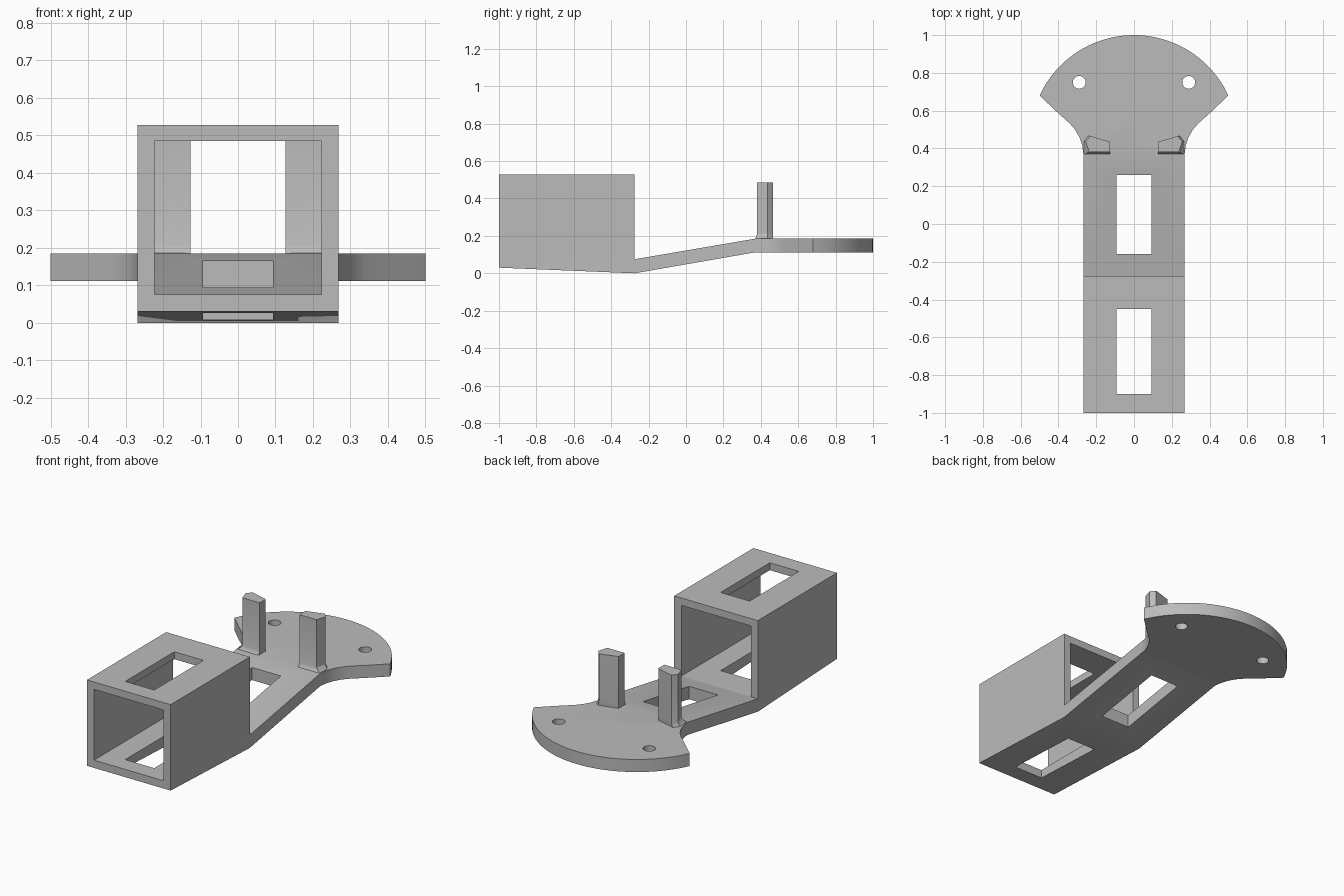
import bpy, bmesh, math
from mathutils import Vector

if "Cube" in bpy.data.objects:
    bpy.data.objects.remove(bpy.data.objects["Cube"])

GREY = (0.5, 0.5, 0.5, 1.0)
grey = bpy.data.materials.new("plain grey")
grey.use_nodes = True
grey.diffuse_color = GREY
grey.node_tree.nodes["Principled BSDF"].inputs["Base Color"].default_value = GREY

HALF = 0.268    # half width of sleeve and ramp
BEND = -0.275   # where the sleeve meets the ramp
FLAT = 0.37     # where the ramp meets the plate


def loft(name, rings):
    """Closed solid through a stack of matching rings."""
    bm = bmesh.new()
    loops = [[bm.verts.new(p) for p in ring] for ring in rings]
    n = len(loops[0])
    for a, b in zip(loops, loops[1:]):
        for i in range(n):
            j = (i + 1) % n
            bm.faces.new((a[i], a[j], b[j], b[i]))
    bm.faces.new(loops[0][::-1])
    bm.faces.new(loops[-1])
    bmesh.ops.recalc_face_normals(bm, faces=bm.faces)
    mesh = bpy.data.meshes.new(name)
    bm.to_mesh(mesh)
    bm.free()
    mesh.materials.append(grey)
    obj = bpy.data.objects.new(name, mesh)
    bpy.context.collection.objects.link(obj)
    return obj


def prism(name, outline, low, high):
    return loft(name, [[(x, y, z) for x, y in outline] for z in (low, high)])


def block(name, x, y0, y1, z0, z1):
    return prism(name, [(-x, y0), (x, y0), (x, y1), (-x, y1)], z0, z1)


def select(obj):
    bpy.ops.object.select_all(action='DESELECT')
    obj.select_set(True)
    bpy.context.view_layer.objects.active = obj


def carve(obj, tool, operation='DIFFERENCE'):
    mod = obj.modifiers.new("carve", 'BOOLEAN')
    mod.operation, mod.solver, mod.object = operation, 'EXACT', tool
    select(obj)
    bpy.ops.object.modifier_apply(modifier=mod.name)
    bpy.data.objects.remove(tool)


# Side profile of sleeve, ramp and plate
side = [(-1, 0.03), (BEND, 0), (FLAT, 0.112), (1.1, 0.112), (1.1, 0.185),
        (FLAT, 0.185), (BEND, 0.075), (BEND, 0.528), (-1, 0.528)]
body = loft("holder_body", [[(x, y, z) for y, z in side] for x in (-0.6, 0.6)])

# Plan outline: straight strip, flared neck, round fan
neck = [(HALF, -1.1), (HALF, FLAT), (0.274, 0.415), (0.288, 0.457),
        (0.31, 0.497), (0.338, 0.53), (0.41, 0.595)]
radius, centre = 0.55, 0.45
start = math.asin((0.68 - centre) / radius)
fan = [(radius * math.cos(a), centre + radius * math.sin(a))
       for a in (start + (math.pi - 2 * start) * i / 40 for i in range(41))]
plan = neck + fan + [(-x, y) for x, y in reversed(neck)]
carve(body, prism("plan_tool", plan, -0.2, 0.8), 'INTERSECT')

# Sleeve opening and the two rectangular windows
carve(body, block("opening_tool", 0.223, -1.1, BEND + 0.001, 0.075, 0.485))
carve(body, block("sleeve_window_tool", 0.093, -0.9, -0.45, -0.2, 0.8))
carve(body, block("ramp_window_tool", 0.093, -0.16, 0.26, -0.2, 0.8))

# Screw holes in the plate
for s in (-1, 1):
    ring = [(s * 0.29 + 0.034 * math.cos(i * math.tau / 32),
             0.75 + 0.034 * math.sin(i * math.tau / 32)) for i in range(32)]
    carve(body, prism("hole_tool", ring, 0, 0.4))

# Upright posts with a flared foot on the front and outer sides
corners = [(0.127, 0.38), (0.238, 0.38), (0.256, 0.437), (0.232, 0.466), (0.127, 0.435)]
levels = [(0.17, 1), (0.186, 1), (0.193, 0.5), (0.21, 0), (0.485, 0)]
posts = []
for s, label in ((1, "left"), (-1, "right")):
    rings = []
    for z, f in levels:
        rings.append([(s * (x + 0.01 * f * (x > 0.2) + 0.016 * f * (x > 0.2 and y < 0.4)),
                       y - 0.01 * f * (y < 0.4), z) for x, y in corners])
    posts.append(loft(label + "_post", rings))

for obj in [body] + posts:
    select(obj)
    bpy.ops.object.shade_smooth_by_angle(angle=math.radians(25))
